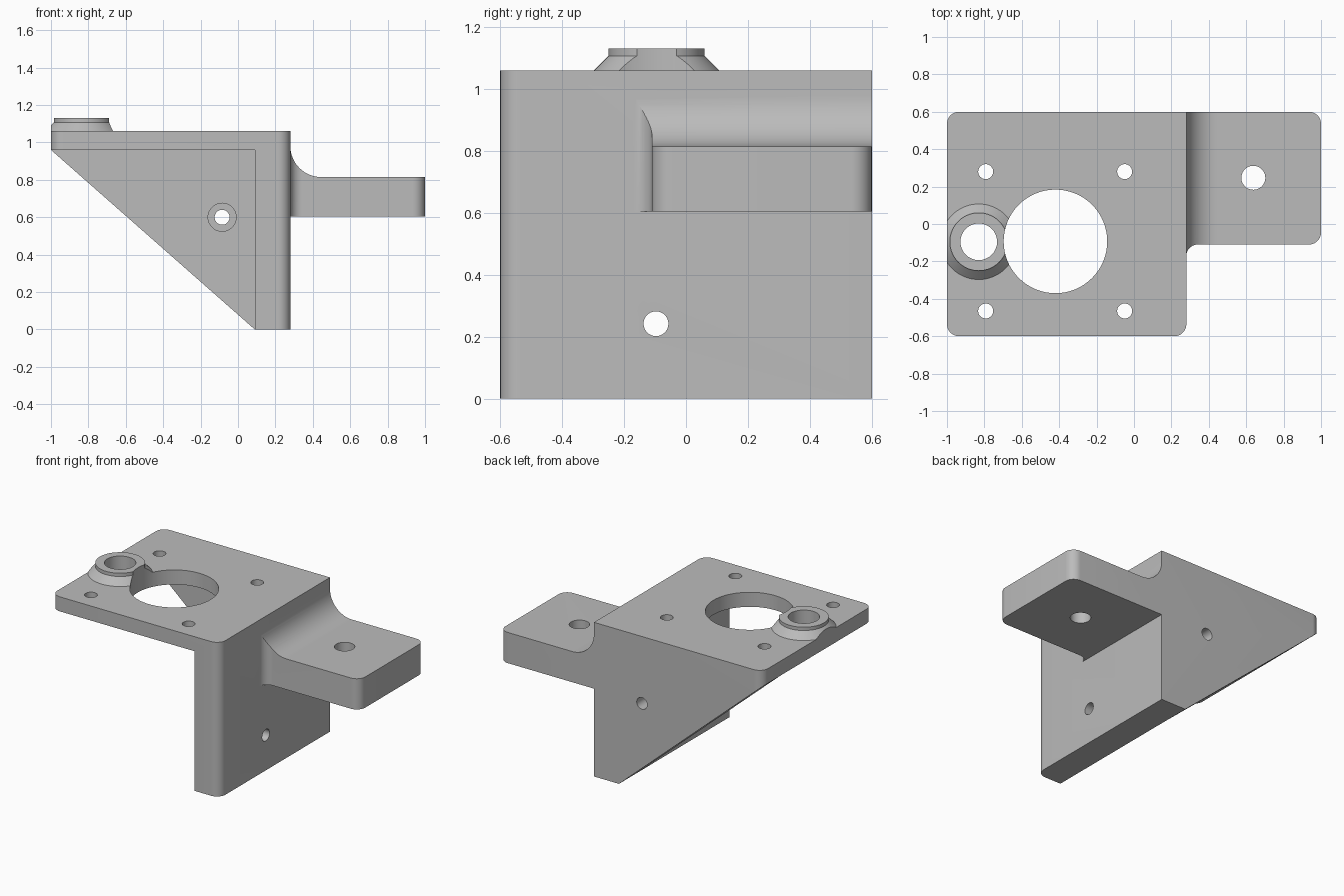
import bpy, bmesh, math
from mathutils import Vector, Matrix

if "Cube" in bpy.data.objects:
    bpy.data.objects.remove(bpy.data.objects["Cube"])

grey = bpy.data.materials.new("plain_grey")
grey.use_nodes = True
COLOUR = (0.5, 0.5, 0.5, 1)
grey.diffuse_color = COLOUR
grey.node_tree.nodes["Principled BSDF"].inputs["Base Color"].default_value = COLOUR


def finish(name, bm):
    bmesh.ops.recalc_face_normals(bm, faces=bm.faces)
    mesh = bpy.data.meshes.new(name)
    bm.to_mesh(mesh)
    bm.free()
    mesh.materials.append(grey)
    obj = bpy.data.objects.new(name, mesh)
    bpy.context.collection.objects.link(obj)
    return obj


def prism(name, outline, low, high, axis="z"):
    """Extrude an outline along z, or an (x, z) outline along y."""
    place = (lambda a, b, h: (a, b, h)) if axis == "z" else (lambda a, b, h: (a, h, b))
    bm = bmesh.new()
    face = bm.faces.new([bm.verts.new(place(a, b, low)) for a, b in outline])
    new = bmesh.ops.extrude_face_region(bm, geom=[face])["geom"]
    shift = Vector(place(0, 0, high - low))
    bmesh.ops.translate(bm, vec=shift, verts=[v for v in new if isinstance(v, bmesh.types.BMVert)])
    return finish(name, bm)


def rounded(points, steps=10):
    """Polygon whose corners (x, y, radius) are replaced by tangent arcs."""
    out = []
    for i, (x, y, r) in enumerate(points):
        p = Vector((x, y))
        if r == 0:
            out.append((x, y))
            continue
        a = (Vector(points[i - 1][:2]) - p).normalized()
        b = (Vector(points[(i + 1) % len(points)][:2]) - p).normalized()
        centre = p + (a + b) * r          # all rounded corners are square
        for k in range(steps + 1):
            t = k / steps * math.pi / 2
            out.append(tuple(centre - b * r * math.cos(t) - a * r * math.sin(t)))
    return out


def cylinder(name, centre, radius, depth, axis="z"):
    turn = {"z": Matrix(), "x": Matrix.Rotation(math.pi / 2, 4, "Y"),
            "y": Matrix.Rotation(math.pi / 2, 4, "X")}[axis]
    bm = bmesh.new()
    bmesh.ops.create_cone(bm, cap_ends=True, segments=64, radius1=radius, radius2=radius,
                          depth=depth, matrix=Matrix.Translation(centre) @ turn)
    return finish(name, bm)


def lathe(name, profile, x, y, segments=64):
    bm = bmesh.new()
    rings = [[bm.verts.new((x + r * math.cos(2 * math.pi * k / segments),
                            y + r * math.sin(2 * math.pi * k / segments), z))
              for k in range(segments)] for r, z in profile]
    for low, high in zip(rings, rings[1:]):
        for k in range(segments):
            n = (k + 1) % segments
            bm.faces.new((low[k], low[n], high[n], high[k]))
    bm.faces.new(rings[0])
    bm.faces.new(rings[-1])
    return finish(name, bm)


def combine(obj, other, operation):
    """Apply an exact boolean and delete the helper."""
    mod = obj.modifiers.new("cut", "BOOLEAN")
    mod.operation, mod.object, mod.solver = operation, other, "EXACT"
    bpy.context.view_layer.update()
    graph = bpy.context.evaluated_depsgraph_get()
    mesh = bpy.data.meshes.new_from_object(obj.evaluated_get(graph))
    obj.modifiers.clear()
    obj.data = mesh
    bpy.data.objects.remove(other)


def box(name, x0, x1, y0, y1, z0, z1):
    return prism(name, [(x0, y0), (x1, y0), (x1, y1), (x0, y1)], z0, z1)


# Top plate, upright wall and back gusset, carved from one rounded block
R = 0.065
WALL, FACE, TOP = 0.09, 0.28, 1.06
body = prism("mount_bracket", rounded([(-1, -0.6, R), (FACE, -0.6, R), (FACE, 0.6, 0), (-1, 0.6, R)]), 0, TOP)
combine(body, box("pocket", -1.2, WALL, -0.8, 0.41, -0.2, 0.96), "DIFFERENCE")
slope = 0.96 / (WALL + 1)
combine(body, prism("slope_cut", [(-1.2, 0.96 + 0.2 * slope), (-1.2, -0.1), (WALL + 0.1 / slope, -0.1)],
                    -0.8, 0.8, "y"), "DIFFERENCE")

# Side arm: plan outline crossed with a side profile that sweeps up into the wall
plan = rounded([(0.2, -0.17, 0), (FACE, -0.17, 0), (FACE + 0.001, -0.11, 0), (1, -0.11, R), (1, 0.6, R), (0.2, 0.6, 0)])
F = 0.06
flare = [(FACE + F - F * math.cos(t), -0.11 - F + F * math.sin(t))
         for t in (k / 10 * math.pi / 2 for k in range(11))]
plan = [(0.2, -0.11 - F)] + flare + plan[3:]
S = 0.165
sweep = [(FACE + S - S * math.cos(t), 0.815 + S - S * math.sin(t))
         for t in (k / 16 * math.pi / 2 for k in range(17))]
arm = prism("side_arm", plan, 0.604, 1.04)
combine(arm, prism("arm_profile", [(0.2, 0.4), (0.2, 0.815 + S)] + sweep + [(1.2, 0.815), (1.2, 0.4)],
                   -0.8, 0.8, "y"), "INTERSECT")
combine(body, arm, "UNION")

# Conical boss, trimmed flush with the plate edge
BX, BY = -0.83, -0.095
boss = lathe("boss", [(0.202, 1.0), (0.202, TOP), (0.155, 1.107), (0.155, 1.13)], BX, BY)
combine(boss, box("boss_trim", -1, 0, -0.5, 0.5, 0.9, 1.3), "INTERSECT")
combine(body, boss, "UNION")

# Vertical holes: boss bore, large opening, arm hole and four screw holes
holes = [(BX, BY, 0.098), (-0.42, -0.093, 0.277), (0.638, 0.247, 0.064)]
holes += [(x, y, 0.04) for x in (-0.793, -0.05) for y in (-0.465, 0.28)]
for x, y, r in holes:
    z = 0.7 if x > FACE else 1.05
    combine(body, cylinder("hole", (x, y, z), r, 0.4), "DIFFERENCE")

# Gusset and wall screw holes, counterbored from the inside
for centre, axis, r, depth in [((-0.085, 0.6, 0.6), "y", 0.04, 0.6), ((-0.085, 0.41, 0.6), "y", 0.075, 0.16),
                               ((0.2, -0.097, 0.242), "x", 0.04, 0.6), ((WALL, -0.097, 0.242), "x", 0.075, 0.16)]:
    combine(body, cylinder("screw_hole", centre, r, depth, axis), "DIFFERENCE")

# Smooth round surfaces, keep edges sharp
bpy.ops.object.select_all(action="DESELECT")
body.select_set(True)
bpy.context.view_layer.objects.active = body
bpy.ops.object.shade_smooth_by_angle(angle=math.radians(25))
